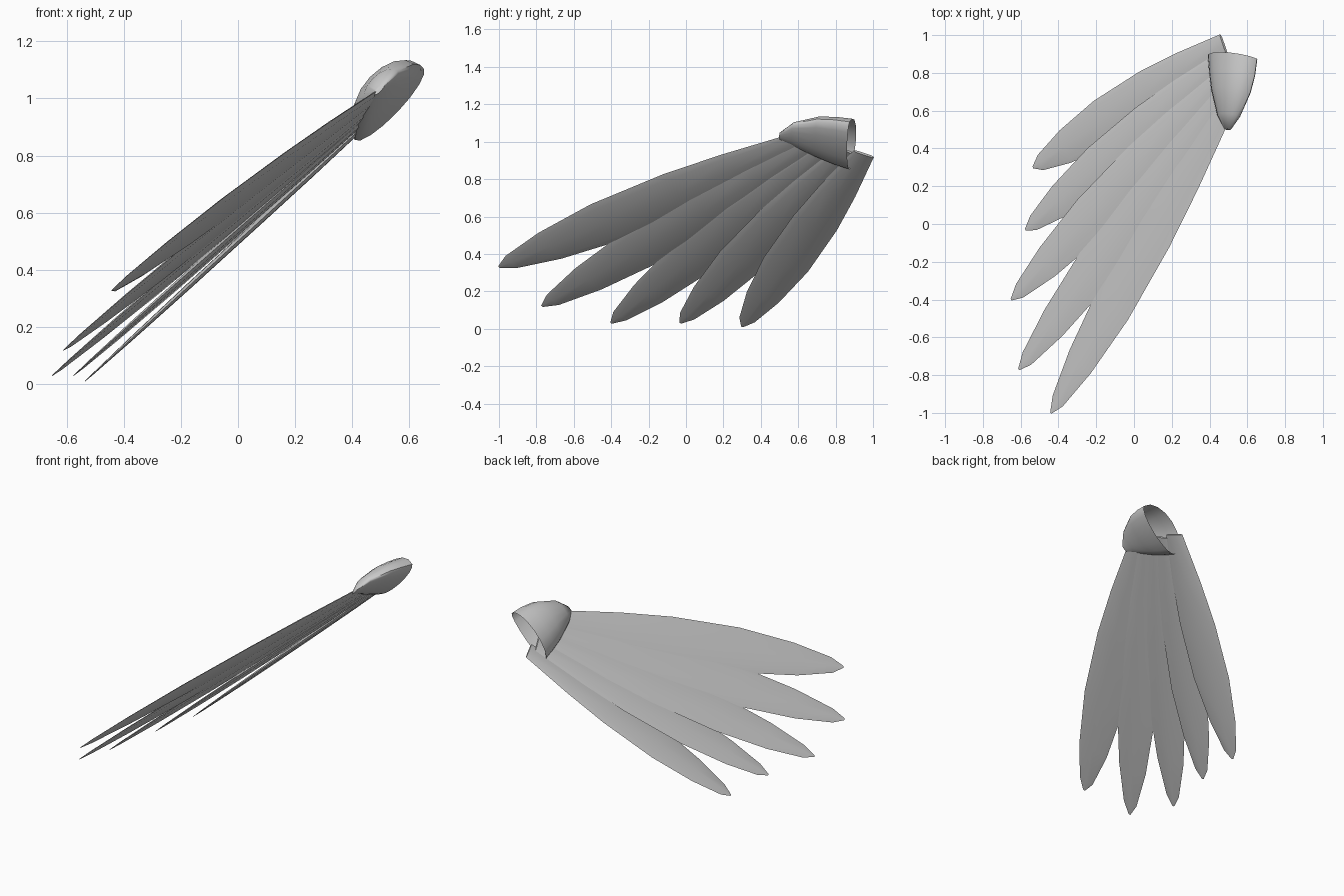
import bpy, math
from mathutils import Vector

if "Cube" in bpy.data.objects:
    bpy.data.objects.remove(bpy.data.objects["Cube"])


def make_mesh(name, rings, cap_ends):
    """Skin a list of equal closed rings."""
    n = len(rings[0])
    verts = [p for r in rings for p in r]
    faces = []
    for i in range(len(rings) - 1):
        for j in range(n):
            k = (j + 1) % n
            faces.append((i * n + j, i * n + k, (i + 1) * n + k, (i + 1) * n + j))
    if cap_ends[0]:
        faces.append(tuple(reversed(range(n))))
    if cap_ends[1]:
        faces.append(tuple(range((len(rings) - 1) * n, len(rings) * n)))
    me = bpy.data.meshes.new(name)
    me.from_pydata(verts, [], faces)
    me.update()
    ob = bpy.data.objects.new(name, me)
    bpy.context.collection.objects.link(ob)
    bpy.ops.object.select_all(action='DESELECT')
    ob.select_set(True)
    bpy.context.view_layer.objects.active = ob
    bpy.ops.object.mode_set(mode='EDIT')
    bpy.ops.mesh.select_all(action='SELECT')
    bpy.ops.mesh.normals_make_consistent(inside=False)
    bpy.ops.object.mode_set(mode='OBJECT')
    bpy.ops.object.shade_smooth_by_angle(angle=math.radians(50))
    return ob


# Feather blade: (position along length, full width, half thickness)
PROFILE = [(0, .12, .008), (.216, .21, .011), (.40, .26, .011), (.64, .262, .010),
           (.83, .19, .007), (.96, .09, .003), (1, .012, .001)]
# Flat plate section with bevelled edges: (across, through)
SECTION = [(-1, 0), (-.75, .9), (0, 1), (.75, .9), (1, 0), (.75, -.9), (0, -1), (-.75, -.9)]


def feather(name, root, tip, normal, scale):
    root, tip = Vector(root), Vector(tip)
    d = tip - root
    across = Vector(normal).cross(d).normalized()
    up = d.cross(across).normalized()
    rings = []
    for t, w, h in PROFILE:
        c = root + d * t
        rings.append([c + across * (a * w * scale / 2) + up * (b * h) for a, b in SECTION])
    return make_mesh(name, rings, (True, True))


# Five feathers fanned out from a row of roots
TIPS = [(-.535, .30, .01), (-.575, -.03, .03), (-.65, -.40, .03),
        (-.61, -.77, .12), (-.44, -1.0, .33)]
SCALES = [1, 1, 1.03, 1.07, 1.14]
for i, (tip, s) in enumerate(zip(TIPS, SCALES)):
    f = i / 4
    root = (.475, .95 - .35 * f, .935 + .063 * f)
    normal = (-.925 - .108 * f, .1745 * f, 1)
    feather(f"feather_{i + 1}", root, tip, normal, s)

# Open-backed pouch over the roots: (y, centre x, centre z, scale)
chord = Vector((.69, 0, .72))
bulge = Vector((-.72, 0, .69))
STATIONS = [(.875, .53, .98, 1), (.79, .527, 1.0, .93), (.70, .52, 1.02, .80),
            (.57, .505, 1.038, .46), (.50, .497, 1.03, .13)]
rings = []
for y, x, z, s in STATIONS:
    ring = []
    for k in range(16):
        a = 2 * math.pi * k / 16
        u = .175 * s * math.cos(a)
        v = s * math.sin(a) * (.10 if math.sin(a) > 0 else .04)
        p = Vector((x, y, z)) + chord * u + bulge * v
        p.y += .35 * v
        ring.append(p)
    rings.append(ring)
make_mesh("root_cover", rings, (False, True))
